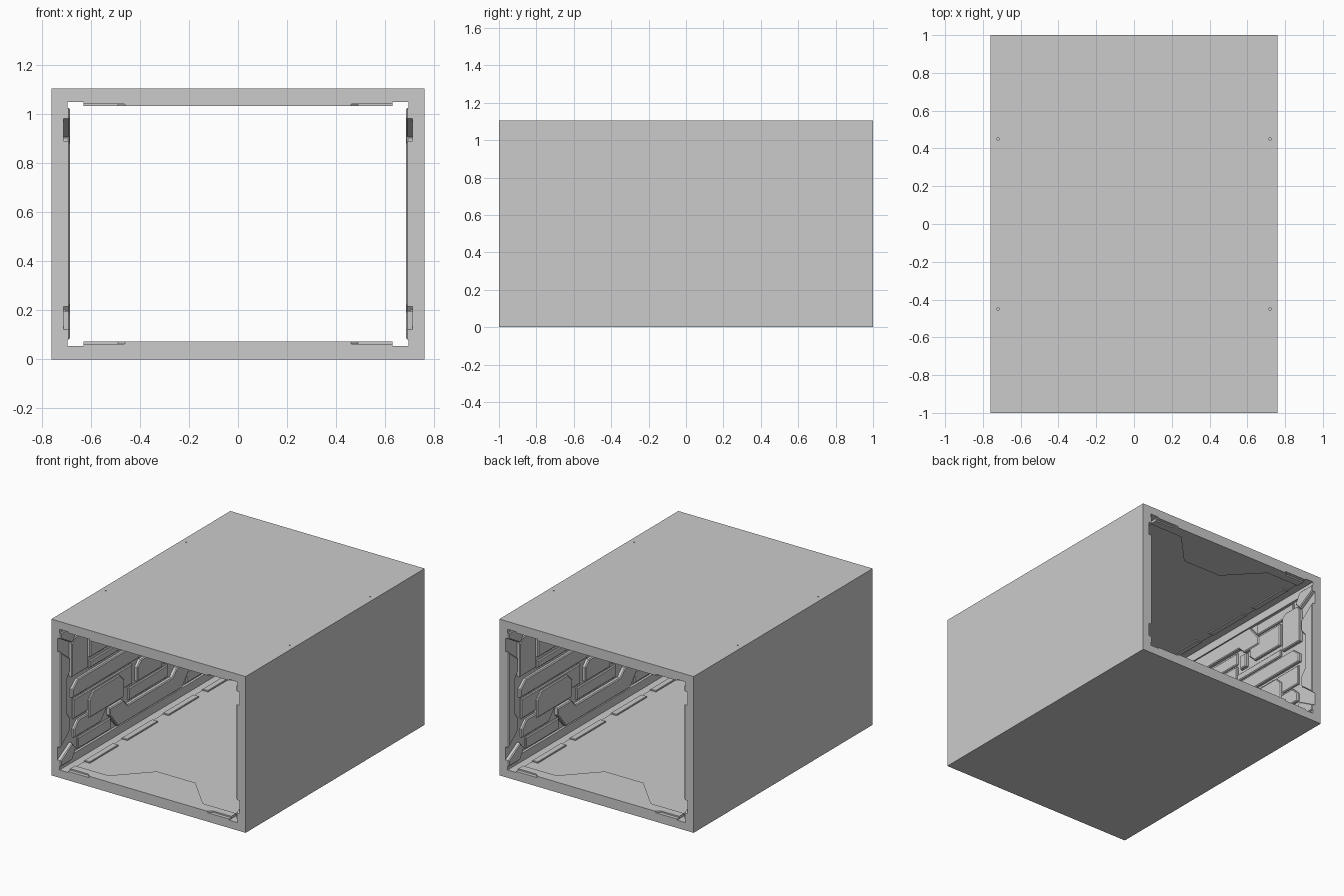
import bpy, bmesh
from mathutils import Vector

if "Cube" in bpy.data.objects:
    bpy.data.objects.remove(bpy.data.objects["Cube"])

ZC = 0.5525            # mid height: all parts are drawn around this centre
H = 0.5525


def make_object(name, bm, mirror=(False, False, False)):
    me = bpy.data.meshes.new(name)
    bm.to_mesh(me)
    bm.free()
    ob = bpy.data.objects.new(name, me)
    ob.location.z = ZC
    bpy.context.collection.objects.link(ob)
    if any(mirror):
        m = ob.modifiers.new("Mirror", 'MIRROR')
        m.use_axis = mirror
        m.use_mirror_merge = False
    return ob


def plate(name, pts, place, up, height, chamfer, mirror):
    """Flat plate raised from a surface, with a chamfered rim."""
    bm = bmesh.new()
    f = bm.faces.new([bm.verts.new(place(a, b)) for a, b in pts])
    f.normal_update()
    if f.normal.dot(up) < 0:
        f.normal_flip()
    r = bmesh.ops.extrude_face_region(bm, geom=[f])["geom"]
    vs = [g for g in r if isinstance(g, bmesh.types.BMVert)]
    top = [g for g in r if isinstance(g, bmesh.types.BMFace)]
    bmesh.ops.translate(bm, verts=vs, vec=up * (height - chamfer))
    bm.normal_update()
    if chamfer:
        bmesh.ops.inset_region(bm, faces=top, thickness=chamfer, depth=chamfer,
                               use_even_offset=True)
    return make_object(name, bm, mirror)


WALL = 0.712           # recessed back of the side walls


def wall(name, pts, height=0.02, my=True, mz=False, chamfer=0.006):
    return plate(name, pts, lambda y, z: (-WALL, y, z), Vector((1, 0, 0)),
                 height, chamfer, (True, my, mz))


def floor(name, pts, base, height, mx=False, my=True, chamfer=0.0):
    return plate(name, pts, lambda x, y: (x, y, base - H), Vector((0, 0, 1)),
                 height, chamfer, (mx, my, True))


def rect(a0, b0, a1, b1):
    return [(a0, b0), (a1, b0), (a1, b1), (a0, b1)]


def tab(a0, b0, a1, b1, c):
    """Rectangle whose top corners are cut off."""
    return [(a0, b0), (a1, b0), (a1, b1 - c), (a1 - c, b1), (a0 + c, b1), (a0, b1 - c)]


# outer shell: open tube
bm = bmesh.new()
loops = []
for y in (-1, 1):
    for hx, hz in ((0.76, H), (WALL, H - 0.055)):
        loops.append([bm.verts.new((sx * hx, y, sz * hz))
                      for sx, sz in ((-1, -1), (1, -1), (1, 1), (-1, 1))])
fo, fi, bo, bi = loops
for p, q in ((fo, fi), (fi, bi), (bi, bo), (bo, fo)):
    for i in range(4):
        j = (i + 1) % 4
        bm.faces.new((p[i], p[j], q[j], q[i]))
bmesh.ops.recalc_face_normals(bm, faces=bm.faces)
shell = make_object("corridor_shell", bm)

# small pin holes in the roof
bm = bmesh.new()
bmesh.ops.create_cone(bm, cap_ends=True, segments=12, radius1=0.006, radius2=0.006, depth=0.04)
bmesh.ops.translate(bm, verts=bm.verts, vec=(0.735 - 0.015, 0.45, H))
cutter = make_object("pin_hole_cutter", bm, (True, True, False))
cutter.hide_render = True
cutter.display_type = 'WIRE'
b = shell.modifiers.new("Holes", 'BOOLEAN')
b.object = cutter
b.solver = 'EXACT'

# floor and ceiling slabs, with a trough left along each side
floor("floor_slab", rect(-0.63, -1, 0.63, 1), 0.055, 0.008, my=False)
floor("floor_end_plate", [(-0.46, -1), (0.46, -1), (0.49, -0.975), (0.63, -0.975), (0.63, -0.92),
                          (0.37, -0.92), (0.15, -0.69), (-0.15, -0.69), (-0.37, -0.92),
                          (-0.63, -0.92), (-0.63, -0.975), (-0.49, -0.975)], 0.0625, 0.01)
for y0, y1 in ((-0.82, -0.5), (-0.4, -0.06)):
    floor("floor_edge_strip", rect(0.585, y0, 0.63, y1), 0.0625, 0.01, mx=True, chamfer=0.003)

# wall skirting at the corners of the tube
wall("wall_skirting", rect(-1, -0.4975, 1, -0.44), 0.017, my=False, mz=True, chamfer=0)
wall("wall_end_corner", [(-1, -0.4725), (-0.87, -0.4725), (-0.83, -0.40), (-0.87, -0.355),
                         (-1, -0.43)], 0.027, mz=True)
# end frames between the diagonal slots
wall("wall_end_frame", [(-1, -0.338), (-0.89, -0.25), (-0.89, -0.17), (-0.93, -0.12),
                        (-0.93, 0.12), (-0.89, 0.17), (-0.89, 0.25), (-1, 0.338)], 0.027)

# centre panels at the foot and head of the wall
wall("wall_centre_trough", [(-0.36, -0.43), (0.36, -0.43), (0.45, -0.32), (0.45, -0.27),
                            (0.3, -0.27), (0.25, -0.32), (-0.25, -0.32), (-0.3, -0.27),
                            (-0.45, -0.27), (-0.45, -0.32)], 0.026, my=False, mz=True)
wall("wall_centre_inlay", rect(-0.22, -0.305, 0.22, -0.22), 0.012, my=False, mz=True)

# long bars
wall("wall_lower_bar", [(-0.84, -0.33), (-0.54, -0.33), (-0.48, -0.26), (-0.48, -0.22),
                        (-0.79, -0.22), (-0.84, -0.27)], 0.02, mz=False)
wall("wall_low_rail", rect(-0.79, -0.43, -0.42, -0.35), 0.014, mz=True)
wall("wall_middle_bar", [(-0.86, -0.04), (-0.12, -0.04), (-0.06, 0.02), (-0.06, 0.07),
                         (-0.8, 0.07), (-0.86, 0.02)], 0.022)
wall("wall_upper_rail", rect(-0.66, 0.09, -0.06, 0.14), 0.012)

# hatch panel with a raised tab, and the blocks around it
wall("wall_hatch_back", rect(-0.84, -0.2, -0.18, -0.06), 0.013)
wall("wall_hatch", tab(-0.68, -0.25, -0.29, -0.075, 0.05), 0.026)
wall("wall_upper_block", tab(-0.87, 0.11, -0.69, 0.38, 0.03), 0.024)
wall("wall_upper_panel", [(-0.66, 0.17), (-0.4, 0.17), (-0.35, 0.22), (-0.35, 0.33),
                          (-0.66, 0.33)], 0.019)
wall("wall_post", rect(-0.32, 0.16, -0.26, 0.26), 0.025)
wall("wall_centre_upper", rect(-0.22, 0.1, 0.22, 0.2), 0.02, my=False)
wall("wall_centre_hub", tab(-0.14, -0.2, 0.14, -0.06, 0.04), 0.024, my=False)
